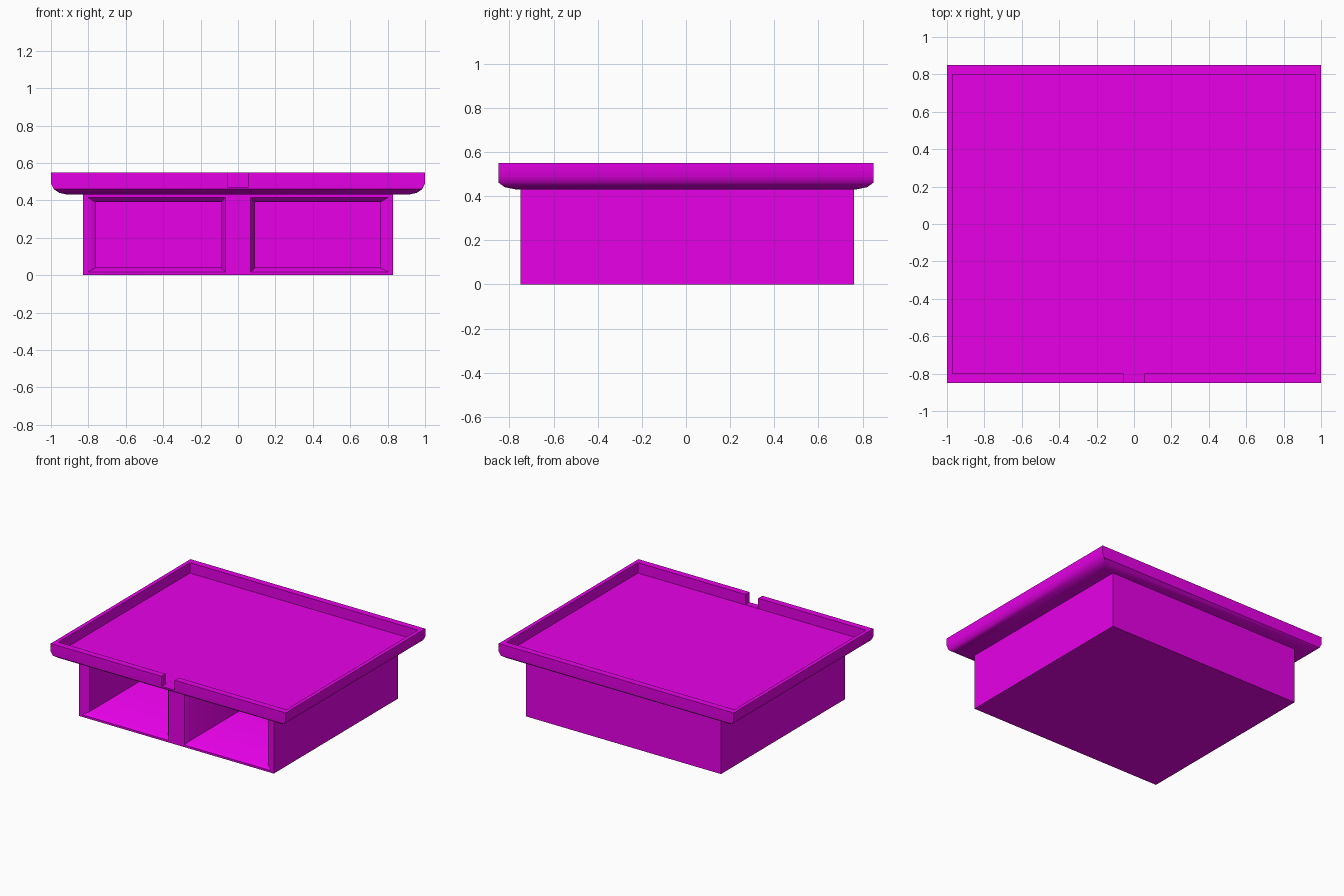
import bpy, bmesh, math

if "Cube" in bpy.data.objects:
    bpy.data.objects.remove(bpy.data.objects["Cube"])

mat = bpy.data.materials.new("magenta")
mat.diffuse_color = (0.8, 0.0, 0.8, 1.0)
mat.use_nodes = True
mat.node_tree.nodes["Principled BSDF"].inputs["Base Color"].default_value = mat.diffuse_color


def loft(name, rings):
    """Closed solid from a chain of four-cornered rings."""
    bm = bmesh.new()
    loops = [[bm.verts.new(p) for p in ring] for ring in rings]
    for a, b in zip(loops, loops[1:]):
        for i in range(4):
            j = (i + 1) % 4
            bm.faces.new((a[i], a[j], b[j], b[i]))
    bm.faces.new(loops[0])
    bm.faces.new(loops[-1])
    bmesh.ops.recalc_face_normals(bm, faces=bm.faces)
    me = bpy.data.meshes.new(name)
    bm.to_mesh(me)
    bm.free()
    ob = bpy.data.objects.new(name, me)
    bpy.context.collection.objects.link(ob)
    me.materials.append(mat)
    return ob


def flat_ring(x0, x1, y0, y1, z):
    return [(x0, y0, z), (x1, y0, z), (x1, y1, z), (x0, y1, z)]


def front_ring(x0, x1, z0, z1, y):
    return [(x0, y, z0), (x1, y, z0), (x1, y, z1), (x0, y, z1)]


def cut(ob, cutter):
    cutter.hide_render = True
    mod = ob.modifiers.new("cut", 'BOOLEAN')
    mod.operation = 'DIFFERENCE'
    mod.solver = 'EXACT'
    mod.object = cutter
    bpy.context.view_layer.objects.active = ob
    bpy.ops.object.modifier_apply(modifier=mod.name)
    bpy.data.objects.remove(cutter)


# Cabinet body
body = loft("cabinet_body", [flat_ring(-0.83, 0.83, -0.75, 0.76, z) for z in (0, 0.44)])

# Two open compartments with chamfered mouths
for s in (-1, 1):
    mouth = [(0.06, 0.82, 0.008, 0.425, -0.76), (0.09, 0.76, 0.04, 0.39, -0.72),
             (0.09, 0.76, 0.04, 0.39, 0.70)]
    cut(body, loft("compartment_cutter",
                   [front_ring(s * a, s * b, c, d, y) for a, b, c, d, y in mouth]))

# Tray-shaped top: rounded underside, raised rim, sunken floor
profile = [(0.91, 0.77, 0.43), (0.955, 0.82, 0.44), (0.985, 0.848, 0.46),
           (1.0, 0.85, 0.49), (1.0, 0.85, 0.55), (0.97, 0.80, 0.55), (0.97, 0.80, 0.47)]
top = loft("tray_top", [flat_ring(-x, x, -y, y, z) for x, y, z in profile])

# Notch through the front rim
cut(top, loft("notch_cutter", [flat_ring(-0.055, 0.055, -0.9, -0.7, z) for z in (0.472, 0.6)]))

# Smooth shading with sharp corners kept
for ob in (body, top):
    bpy.ops.object.select_all(action='DESELECT')
    ob.select_set(True)
    bpy.context.view_layer.objects.active = ob
    bpy.ops.object.shade_smooth_by_angle(angle=math.radians(40))
